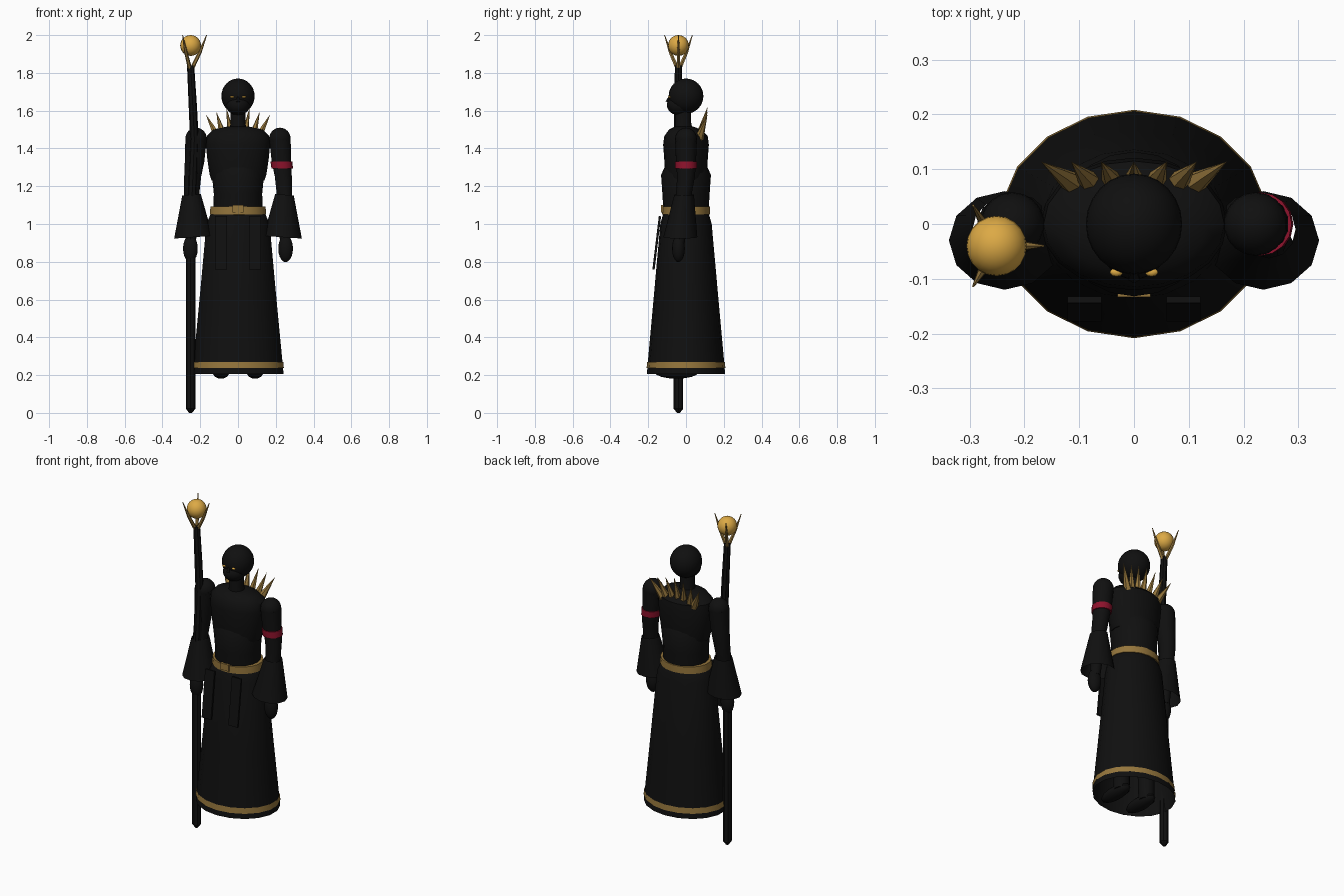
import bpy, bmesh, math
from mathutils import Vector, Matrix


def material(name, rgb):
    m = bpy.data.materials.new(name)
    m.diffuse_color = (*rgb, 1)
    return m


BLACK = material("black cloth", (0.005, 0.005, 0.005))
GOLD = material("dull gold", (0.30, 0.18, 0.045))
AMBER = material("amber", (0.72, 0.40, 0.06))
RED = material("crimson", (0.27, 0.006, 0.025))


def finish(name, bm, mat, angle=35):
    bmesh.ops.recalc_face_normals(bm, faces=bm.faces[:])
    me = bpy.data.meshes.new(name)
    bm.to_mesh(me)
    bm.free()
    me.materials.append(mat)
    me.shade_smooth()
    me.set_sharp_from_angle(angle=math.radians(angle))
    ob = bpy.data.objects.new(name, me)
    bpy.context.collection.objects.link(ob)
    return ob


def loft(name, rings, mat, n=18, caps=True, tilt=0):
    """Stack of ellipses (cx, cy, z, rx, ry); tilt drops the outer side."""
    bm = bmesh.new()
    loops = []
    for cx, cy, z, rx, ry in rings:
        loop = []
        for i in range(n):
            a = 2 * math.pi * i / n + math.pi / 2
            dx = rx * math.cos(a)
            loop.append(bm.verts.new((cx + dx, cy + ry * math.sin(a), z - tilt * dx)))
        loops.append(loop)
    for a, b in zip(loops, loops[1:]):
        for i in range(n):
            j = (i + 1) % n
            bm.faces.new((a[i], a[j], b[j], b[i]))
    if caps:
        bm.faces.new(loops[0])
        bm.faces.new(loops[-1])
    return finish(name, bm, mat)


def ball(name, c, r, mat, u=24, v=16):
    bm = bmesh.new()
    bmesh.ops.create_uvsphere(bm, u_segments=u, v_segments=v, radius=1,
                              matrix=Matrix.Translation(c) @ Matrix.Diagonal((*r, 1)))
    return finish(name, bm, mat)


def cone(name, a, b, r1, r2, mat, n=6):
    a, b = Vector(a), Vector(b)
    d = b - a
    bm = bmesh.new()
    m = Matrix.Translation((a + b) / 2) @ d.to_track_quat('Z', 'Y').to_matrix().to_4x4()
    bmesh.ops.create_cone(bm, cap_ends=True, segments=n, radius1=r1, radius2=r2,
                          depth=d.length, matrix=m)
    return finish(name, bm, mat)


def box(name, c, size, mat, rot=0):
    bm = bmesh.new()
    m = Matrix.Translation(c) @ Matrix.Rotation(rot, 4, 'X') @ Matrix.Diagonal((*size, 1))
    bmesh.ops.create_cube(bm, size=1, matrix=m)
    return finish(name, bm, mat)


# Head, jaw, nose and neck
ball("head", (0, 0, 1.677), (0.088, 0.092, 0.093), BLACK)
ball("jaw", (0, -0.035, 1.63), (0.062, 0.066, 0.055), BLACK)
cone("nose", (0, -0.085, 1.675), (0, -0.097, 1.645), 0.006, 0.012, BLACK)
loft("neck", [(0, -0.01, 1.47, 0.05, 0.05), (0, -0.015, 1.54, 0.04, 0.042),
              (0, -0.015, 1.62, 0.04, 0.042)], BLACK, 14)

# Torso
loft("abdomen", [(0, 0, 1.04, 0.132, 0.118), (0, 0, 1.16, 0.128, 0.125),
                 (0, 0, 1.26, 0.138, 0.132), (0, 0, 1.33, 0.12, 0.10)], BLACK, 20)
loft("chest", [(0, 0, 1.23, 0.140, 0.105), (0, 0, 1.26, 0.150, 0.112),
               (0, 0, 1.34, 0.162, 0.115), (0, 0, 1.42, 0.170, 0.121),
               (0, 0, 1.465, 0.165, 0.115), (0, -0.005, 1.50, 0.13, 0.085),
               (0, -0.01, 1.515, 0.06, 0.05)], BLACK, 20)

# Skirt, hem and belt
loft("skirt", [(0, 0, 0.205, 0.245, 0.207), (0, 0, 0.27, 0.239, 0.202),
               (0, 0, 0.6, 0.207, 0.172), (0, 0, 1.0, 0.170, 0.136),
               (0, 0, 1.05, 0.148, 0.122), (0, 0, 1.07, 0.132, 0.115)],
     BLACK, caps=False)
loft("hem_band", [(0, 0, 0.237, 0.2465, 0.2085), (0, 0, 0.270, 0.2435, 0.2055)],
     GOLD, caps=False)
loft("belt", [(0, 0, 1.048, 0.140, 0.118), (0, 0, 1.050, 0.152, 0.127),
              (0, 0, 1.092, 0.148, 0.127), (0, 0, 1.094, 0.125, 0.115)],
     GOLD, caps=False)
box("buckle", (0, -0.126, 1.08), (0.06, 0.014, 0.04), GOLD)

# Collar spikes
for x0, x1, z1 in ((0, 0, 1.62), (0.035, 0.06, 1.61), (0.075, 0.115, 1.595),
                   (0.105, 0.17, 1.58)):
    for s in ((1, -1) if x0 else (1,)):
        cone("collar_spike", (s * x0, 0.07, 1.455), (s * x1, 0.114, z1), 0.024, 0, GOLD)

for s in (1, -1):
    # Eyes
    ball("eye", (s * 0.032, -0.088, 1.672), (0.012, 0.008, 0.006), AMBER, 10, 6)
    # Arms, sleeves and hands
    ball("shoulder", (s * 0.222, 0, 1.45), (0.058, 0.058, 0.06), BLACK, 18, 12)
    loft("arm", [(s * 0.25, -0.035, 0.90, 0.028, 0.028), (s * 0.245, -0.01, 1.17, 0.042, 0.042),
                 (s * 0.240, 0, 1.25, 0.046, 0.047), (s * 0.230, 0, 1.33, 0.053, 0.053),
                 (s * 0.222, 0, 1.45, 0.058, 0.058)], BLACK, 14)
    loft("sleeve", [(s * 0.236, -0.03, 0.93, 0.102, 0.09),
                    (s * 0.246, -0.01, 1.155, 0.049, 0.052)],
         BLACK, 12, caps=False, tilt=s * 0.07)
    ball("hand", (s * 0.252, -0.04, 0.87), (0.04, 0.034, 0.072), BLACK, 14, 10)
    # Front hanging panels
    box("front_panel", (s * 0.09, -0.155, 0.90), (0.062, 0.012, 0.285), BLACK, -0.12)
    # Legs and feet
    cone("leg", (s * 0.09, 0, 0.21), (s * 0.08, 0, 1.0), 0.045, 0.06, BLACK, 12)
    ball("foot", (s * 0.09, -0.05, 0.215), (0.045, 0.115, 0.034), BLACK, 14, 8)

# Arm band on one side
loft("arm_band", [(0.234, 0, 1.293, 0.057, 0.057), (0.230, 0, 1.332, 0.058, 0.058)],
     RED, 16, caps=True)

# Staff with a slight bend, orb and three prongs
SX, SY = -0.251, -0.04
loft("staff", [(SX, SY, 0.0, 0.008, 0.008), (SX, SY, 0.022, 0.025, 0.025),
               (SX, SY, 0.95, 0.025, 0.025), (SX + 0.010, SY, 1.2, 0.024, 0.024),
               (SX + 0.020, SY, 1.45, 0.023, 0.023), (SX + 0.012, SY, 1.62, 0.022, 0.022),
               (SX, SY, 1.84, 0.019, 0.019)], BLACK, 8)
ball("orb", (SX, SY, 1.945), (0.055, 0.055, 0.055), AMBER, 20, 14)
for k in range(3):
    a = 2 * math.pi * k / 3
    c, s = math.cos(a), math.sin(a)
    mid = (SX + 0.05 * c, SY + 0.05 * s, 1.91)
    cone("prong_base", (SX + 0.008 * c, SY + 0.008 * s, 1.825), mid, 0.011, 0.009, GOLD)
    cone("prong_tip", mid, (SX + 0.085 * c, SY + 0.085 * s, 2.0), 0.009, 0.002, GOLD)
